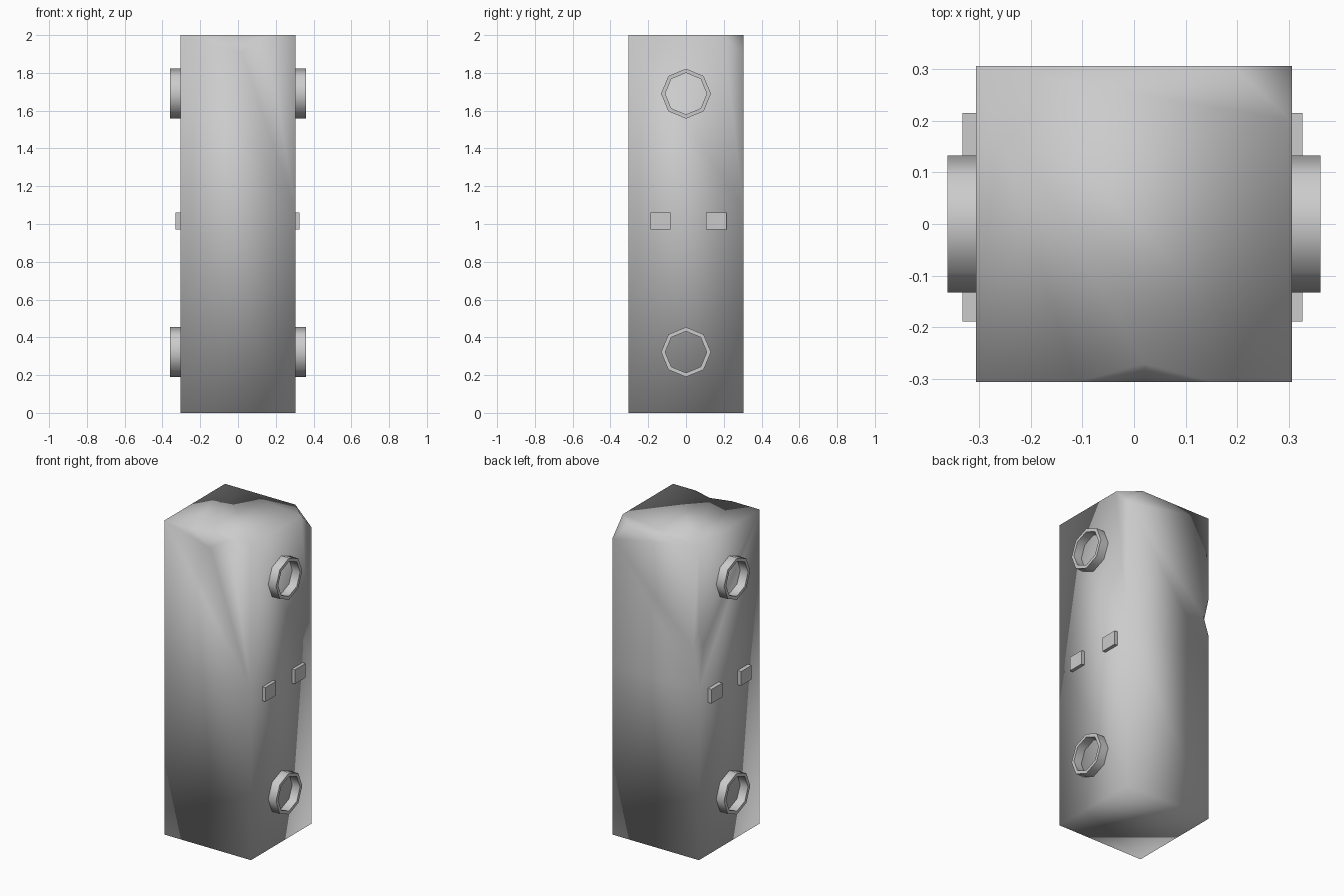
import bpy, bmesh, math

if "Cube" in bpy.data.objects:
    bpy.data.objects.remove(bpy.data.objects["Cube"])

H = 0.305  # half width of the square column


def make(name, bm, smooth_angle=None):
    bmesh.ops.recalc_face_normals(bm, faces=bm.faces)
    me = bpy.data.meshes.new(name)
    bm.to_mesh(me)
    bm.free()
    ob = bpy.data.objects.new(name, me)
    bpy.context.collection.objects.link(ob)
    if smooth_angle:
        bpy.ops.object.select_all(action='DESELECT')
        ob.select_set(True)
        bpy.context.view_layer.objects.active = ob
        bpy.ops.object.shade_smooth_by_angle(angle=math.radians(smooth_angle))
    return ob


def box(name, lo, hi, angle=None, cut_z=None):
    bm = bmesh.new()
    bmesh.ops.create_cube(bm, size=1)
    for v in bm.verts:
        v.co = [(a + b) / 2 + c * (b - a) for a, b, c in zip(lo, hi, v.co)]
    if cut_z:
        bmesh.ops.bisect_plane(bm, geom=bm.verts[:] + bm.edges[:] + bm.faces[:],
                               plane_co=(0, 0, cut_z), plane_no=(0, 0, 1))
    return make(name, bm, angle)


def chip(target, centre, size):
    # octahedral bite taken out of an edge or corner
    bm = bmesh.new()
    vs = []
    for axis in range(3):
        for s in (1, -1):
            co = list(centre)
            co[axis] += s * size[axis]
            vs.append(bm.verts.new(co))
    for a in vs[:2]:
        for b in vs[2:4]:
            for c in vs[4:]:
                bm.faces.new((a, b, c))
    cutter = make("chip_cutter", bm)
    cutter.hide_render = True
    mod = target.modifiers.new("chip", 'BOOLEAN')
    mod.operation, mod.object, mod.solver = 'DIFFERENCE', cutter, 'EXACT'
    bpy.context.view_layer.objects.active = target
    bpy.ops.object.modifier_apply(modifier=mod.name)
    bpy.data.objects.remove(cutter)


def ring(name, side, z, r_out=0.132, r_in=0.11, x0=0.29, x1=0.36, n=8):
    bm = bmesh.new()
    rows = []
    for i in range(n):
        a = 2 * math.pi * i / n
        rows.append([bm.verts.new((side * x, r * math.sin(a), z + r * math.cos(a)))
                     for x, r in ((x0, r_out), (x1, r_out), (x1, r_in), (x0, r_in))])
    for i in range(n):
        p, q = rows[i], rows[(i + 1) % n]
        for j in range(4):
            k = (j + 1) % 4
            bm.faces.new((p[j], p[k], q[k], q[j]))
    return make(name, bm, 50)


# chipped stone column, softly shaded all over
column = box("column", (-H, -H, 0), (H, H, 2), cut_z=1.08)
chip(column, (H, H, 2), (0.115, 0.105, 0.115))
chip(column, (0.02, -H, 2), (0.13, 0.035, 0.09))
chip(column, (-H, H, 1.34), (0.04, 0.04, 0.12))
for p in column.data.polygons:
    p.use_smooth = True

# rings and small blocks on both sides
for side, label in ((1, "right"), (-1, "left")):
    ring(f"upper_ring_{label}", side, 1.69)
    ring(f"lower_ring_{label}", side, 0.322)
    outer = 0.326 if side > 0 else 0.331
    xs = sorted((side * 0.29, side * outer))
    for part, y0, y1 in (("front", -0.188, -0.082), ("back", 0.107, 0.215)):
        box(f"{part}_block_{label}", (xs[0], y0, 0.97), (xs[1], y1, 1.06), 30)
